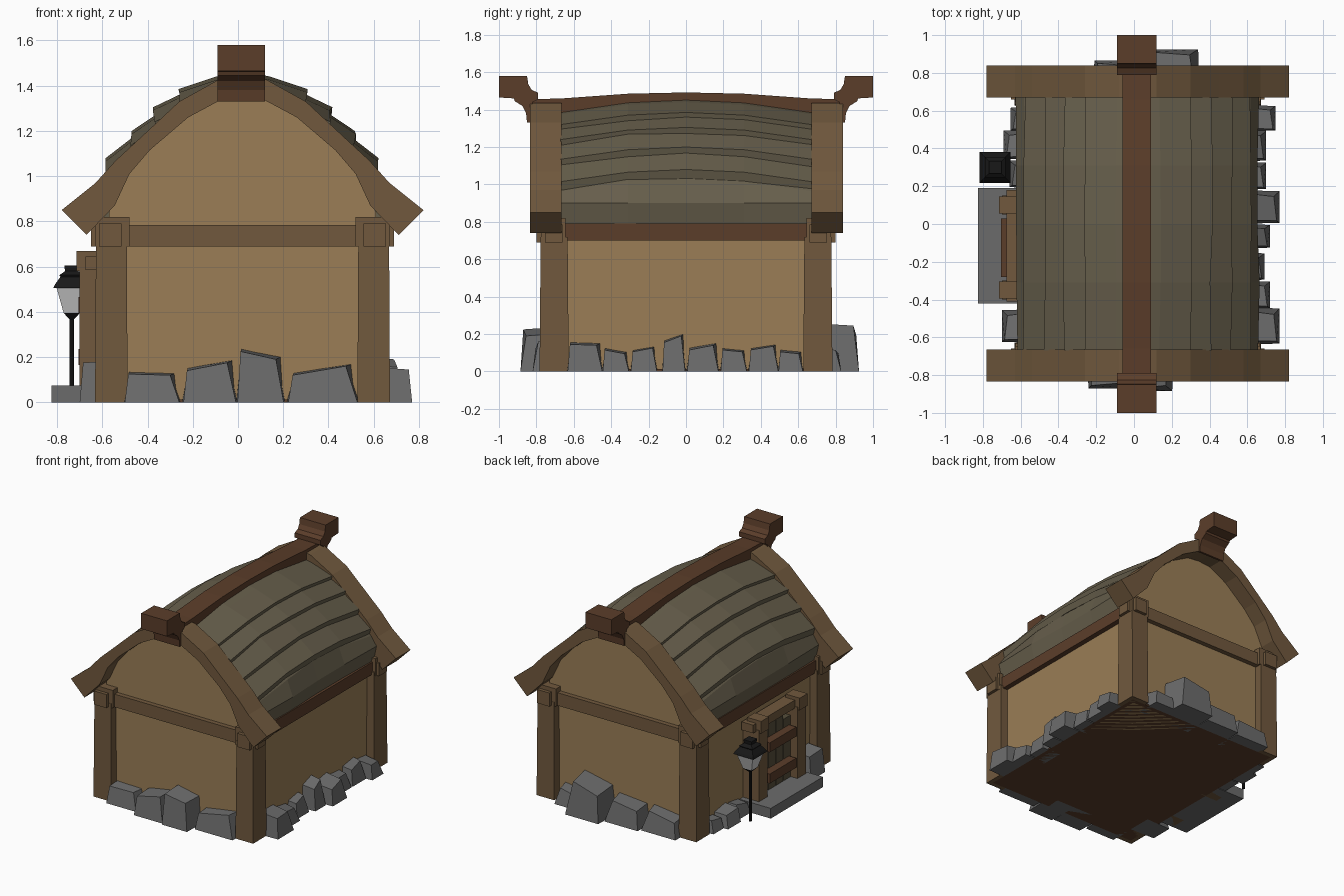
import bpy, bmesh, random
from math import pi, cos, sin

if "Cube" in bpy.data.objects:
    bpy.data.objects.remove(bpy.data.objects["Cube"])

random.seed(4)
CX = 0.02  # house centre line


def mat(name, r, g, b):
    m = bpy.data.materials.new(name)
    m.diffuse_color = (r ** 2.2, g ** 2.2, b ** 2.2, 1)
    m.use_nodes = True
    m.node_tree.nodes["Principled BSDF"].inputs["Base Color"].default_value = m.diffuse_color
    return m


WALL = mat("plaster", .60, .49, .34)
WOOD = mat("timber", .44, .35, .25)
DARK = mat("dark_timber", .36, .25, .18)
ROOF = mat("shingle", .40, .37, .30)
PLANK = mat("old_plank", .34, .31, .24)
STONE = mat("stone", .42, .42, .42)
IRON = mat("iron", .12, .12, .12)
GLASS = mat("glass", .75, .75, .75)


def loft(name, rings, m):
    """Skin a row of equal-length rings and cap both ends."""
    bm = bmesh.new()
    vs = [[bm.verts.new(p) for p in r] for r in rings]
    n = len(rings[0])
    for a, b in zip(vs, vs[1:]):
        for i in range(n):
            j = (i + 1) % n
            bm.faces.new((a[i], a[j], b[j], b[i]))
    bm.faces.new(vs[0])
    bm.faces.new(vs[-1])
    bmesh.ops.recalc_face_normals(bm, faces=bm.faces)
    me = bpy.data.meshes.new(name)
    bm.to_mesh(me)
    bm.free()
    me.materials.append(m)
    ob = bpy.data.objects.new(name, me)
    bpy.context.collection.objects.link(ob)
    return ob


def rect(x0, x1, y0, y1, z):
    return [(x0, y0, z), (x1, y0, z), (x1, y1, z), (x0, y1, z)]


def box(name, x0, x1, y0, y1, z0, z1, m):
    return loft(name, [rect(x0, x1, y0, y1, z0), rect(x0, x1, y0, y1, z1)], m)


def extrude_y(name, prof, y0, y1, m):
    return loft(name, [[(x, y, z) for x, z in prof] for y in (y0, y1)], m)


def frustums(name, cx, cy, steps, m):
    """Square stack of (half width, z)."""
    return loft(name, [rect(cx - h, cx + h, cy - h, cy + h, z) for h, z in steps], m)


# house body with arched gables
half = [(.59, 0), (.59, .84), (.50, 1.03), (.41, 1.13), (.26, 1.27), (.10, 1.37)]
body = [(CX + x, z) for x, z in half] + [(CX - x, z) for x, z in reversed(half)]
extrude_y("house_walls", body, -.72, .72, WALL)
box("floor", -.60, .64, -.75, .75, 0, .012, DARK)

# corner posts, brackets and beams
for sx in (-1, 1):
    for sy in (-1, 1):
        px, py = CX + sx * .58, sy * .705
        loft("corner_post", [rect(px - a, px + a, py - b, py + b, z)
                             for a, b, z in ((.072, .078, 0), (.068, .072, .72))], WOOD)
        box("post_bracket", *sorted((CX + sx * .50, CX + sx * .65)),
            *sorted((sy * .645, sy * .775)), .69, .82, WOOD)
        box("beam_end", CX + sx * .585 - .05, CX + sx * .585 + .05,
            *sorted((sy * .7, sy * .80)), .69, .79, WOOD)
    box("eave_beam", *sorted((CX + sx * .56, CX + sx * .628)), -.70, .70, .70, .79, DARK)
for sy in (-1, 1):
    box("gable_beam", CX - .67, CX + .67, *sorted((sy * .66, sy * .755)), .69, .785, WOOD)

# curved barge boards on both gables
outer = [(.0, 1.45), (.10, 1.43), (.28, 1.33), (.43, 1.19), (.56, 1.07), (.65, .97), (.80, .85)]
inner = [(.0, 1.345), (.10, 1.335), (.24, 1.26), (.41, 1.115), (.50, 1.01), (.565, .87), (.69, .74)]
for s in (-1, 1):
    for y in (-.75, .755):
        loft("barge_board", [[(CX + s * x, yy, z) for (x, z), yy in
                              ((o, y - .085), (o, y + .085), (i, y + .085), (i, y - .085))]
                             for o, i in zip(outer, inner)], WOOD)

# overlapping shingle courses, sagging towards the gables
courses = [[(0, 1.465), (.12, 1.44), (.285, 1.385)],
           [(.17, 1.41), (.39, 1.305)],
           [(.28, 1.345), (.495, 1.20)],
           [(.38, 1.25), (.60, 1.08)],
           [(.47, 1.16), (.595, 1.03), (.64, .90), (.615, .785)]]
stations = [(-.67, 1), (-.31, .22), (0, 0), (.31, .22), (.67, 1)]
for s in (-1, 1):
    for c in courses:
        rings = []
        for y, f in stations:
            jog = random.uniform(-.008, .008)
            top = [(x + jog, z - f * (.065 if z > .95 else .0)) for x, z in c]
            low = [(x - .012 - (.04 if z < 1 else 0), z - .048 * (z > .95)) for x, z in top]
            rings.append([(CX + s * x, y, z) for x, z in top + low[::-1]])
        loft("roof_course", rings, ROOF)

# ridge beam and upswept finials
loft("ridge_beam", [[(-.06, y, 1.36), (.09, y, 1.36), (.09, y, z), (-.06, y, z)]
                    for y, z in ((-.84, 1.455), (-.66, 1.46), (-.31, 1.485), (0, 1.492),
                                 (.31, 1.485), (.66, 1.46), (.84, 1.455))], DARK)
fin = [(1.0, 1.58), (.85, 1.58), (.843, 1.535), (.825, 1.505), (.79, 1.49), (.79, 1.455),
       (.82, 1.44), (.835, 1.33), (.85, 1.33), (.855, 1.38), (.875, 1.42), (.915, 1.445),
       (.92, 1.46), (1.0, 1.465)]
for sy in (-1, 1):
    loft("ridge_finial", [[(x, sy * y, z) for y, z in fin] for x in (-.09, .12)], DARK)

# door with frame, planks and doorstep on the left side
for y in (-.35, .10):
    box("door_post", -.70, -.56, y - .05, y + .05, 0, .60, WOOD)
    box("lintel_block", -.715, -.60, y - .045, y + .045, .58, .67, WOOD)
box("door_lintel", -.675, -.58, -.41, .18, .585, .645, WOOD)
for k, top in enumerate((.53, .56, .57, .55)):
    y = -.30 + k * .088
    loft("door_plank", [rect(-.645, -.57, y + .004, y + .082, 0.05),
                        rect(-.645, -.57, y + .004, y + .082, top)], PLANK)
for z in (.20, .43):
    box("door_crossbar", -.705, -.63, -.28, .03, z - .035, z + .035, DARK)
box("doorstep", -.825, -.56, -.42, .19, 0, .075, STONE)

# street lantern beside the door
lx, ly = -.735, .30
loft("lamp_pole", [[(lx + .01 * cos(k * pi / 4), ly + .01 * sin(k * pi / 4), z)
                    for k in range(8)] for z in (0, .37)], IRON)
frustums("lamp_foot", lx, ly, [(.008, .365), (.036, .395)], IRON)
frustums("lamp_glass", lx, ly, [(.036, .395), (.068, .51)], GLASS)
frustums("lamp_cap", lx, ly, [(.082, .505), (.075, .52), (.05, .555), (.055, .562),
                              (.03, .58), (.033, .605)], IRON)


# foundation stones: (start, end, height at start, height at end, reach)
def stone(axis, side, wall, a, b, ha, hb, reach):
    t, g = .12 * (b - a), .03
    def p(u, v, z):
        return (u, side * v, z) if axis == "x" else (side * v, u, z)
    w0, w1 = wall - .07, reach
    low = [p(a, w0, 0), p(b, w0, 0), p(b - t * .3, w1, 0), p(a + t * .3, w1, 0)]
    top = [p(a + t, w0, ha), p(b - t * .5, w0, hb), p(b - t * 1.6, w1 - g, hb - .015),
           p(a + t * .8, w1 - g * .5, ha - .015)]
    loft("foundation_stone", [low, top], STONE)


rows = {("x", -1, .72): [(-.51, -.25, .14, .135, .82), (-.25, 0, .155, .19, .87),
                         (-.01, .21, .24, .205, .885), (.21, .54, .135, .175, .82)],
        ("x", 1, .72): [(.32, .50, .11, .13, .83), (.06, .35, .21, .26, .925),
                        (-.22, .07, .15, .17, .865), (-.51, -.21, .13, .16, .84)],
        ("y", 1, .61): [(-.64, -.44, .16, .155, .77), (-.45, -.30, .13, .11, .72),
                        (-.30, -.15, .12, .14, .69), (-.13, 0, .17, .205, .72),
                        (0, .18, .13, .155, .77), (.18, .33, .13, .12, .70),
                        (.33, .50, .13, .15, .70), (.49, .63, .12, .11, .75)],
        ("y", -1, .57): [(-.63, -.45, .19, .17, .70), (.19, .34, .09, .11, .66),
                         (.34, .50, .12, .10, .69), (.49, .62, .09, .10, .655)]}
for key, stones in rows.items():
    for st in stones:
        stone(*key, *st)
